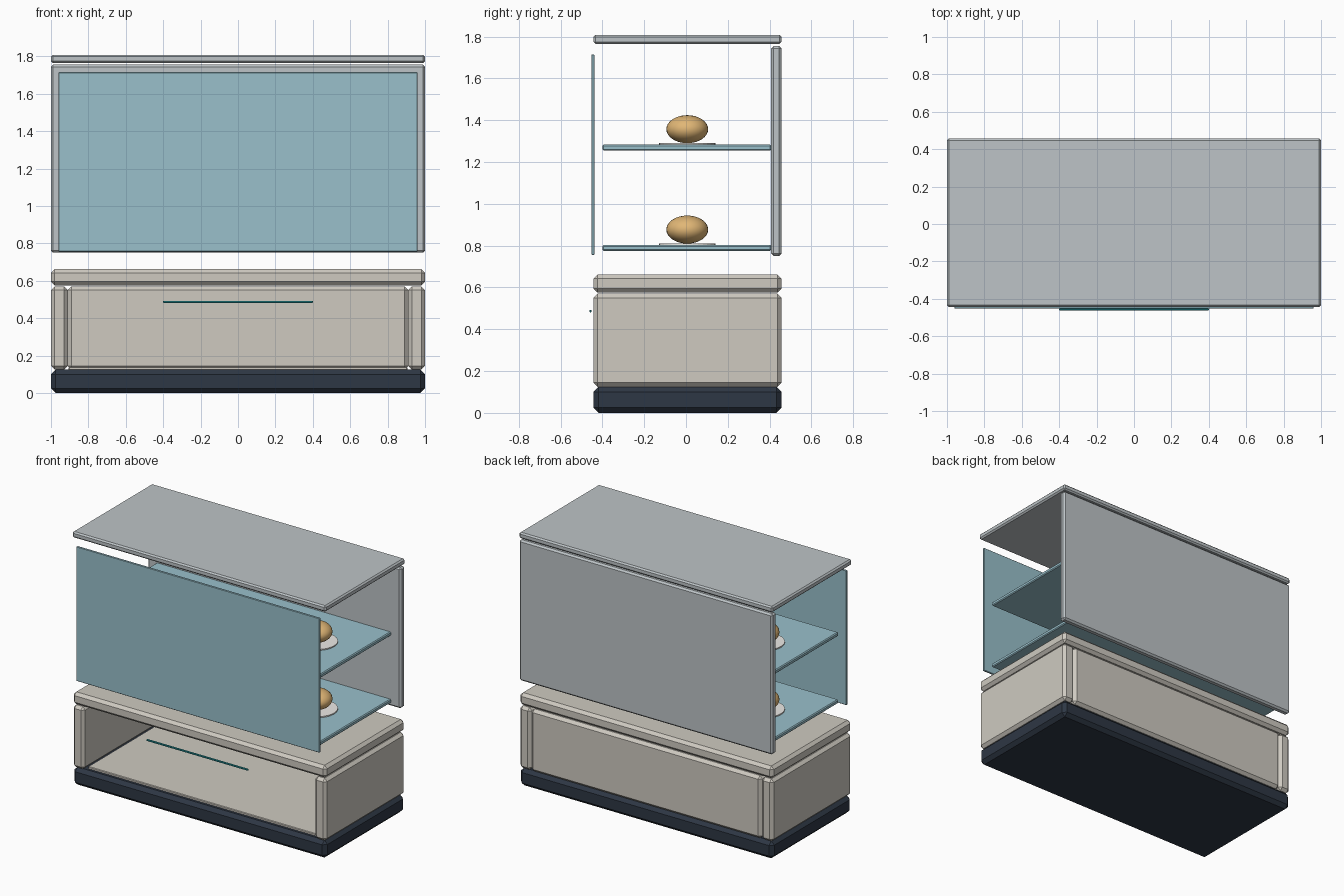
import bpy, bmesh
from mathutils import Matrix

if "Cube" in bpy.data.objects:
    bpy.data.objects.remove(bpy.data.objects["Cube"])

def mat(name, r, g, b):
    m = bpy.data.materials.new(name)
    m.diffuse_color = (r, g, b, 1)
    m.use_nodes = True
    m.node_tree.nodes["Principled BSDF"].inputs["Base Color"].default_value = m.diffuse_color
    return m

NAVY = mat("navy", 0.027, 0.038, 0.058)
BEIGE = mat("beige", 0.62, 0.59, 0.53)
STEEL = mat("steel", 0.51, 0.55, 0.57)
GLASS = mat("glass", 0.32, 0.53, 0.60)
TEAL = mat("teal", 0.02, 0.32, 0.35)
CRUST = mat("crust", 0.75, 0.47, 0.18)
CHINA = mat("china", 0.85, 0.83, 0.80)

def finish(name, bm, m):
    me = bpy.data.meshes.new(name)
    bm.to_mesh(me)
    bm.free()
    me.materials.append(m)
    ob = bpy.data.objects.new(name, me)
    bpy.context.collection.objects.link(ob)
    return ob

def box(name, x, y, z, bevel, m):
    """Box from (min, max) ranges with one-segment chamfered edges."""
    bm = bmesh.new()
    bmesh.ops.create_cube(bm, size=1)
    for v in bm.verts:
        v.co = [r[0] if c < 0 else r[1] for c, r in zip(v.co, (x, y, z))]
    bmesh.ops.bevel(bm, geom=bm.edges[:], offset=bevel, segments=1,
                    affect='EDGES', profile=0.5)
    return finish(name, bm, m)

def full(w):
    return (-w, w)

DEPTH = (-0.443, 0.457)

# Lower cabinet: plinth, floor, sides, back and countertop
box("plinth", full(1), DEPTH, (0, 0.125), 0.025, NAVY)
box("cabinet_floor", full(0.905), (-0.40, 0.38), (0.12, 0.14), 0.004, BEIGE)
box("cabinet_side_right", (0.91, 1), DEPTH, (0.125, 0.57), 0.02, BEIGE)
box("cabinet_side_left", (-1, -0.91), DEPTH, (0.125, 0.57), 0.02, BEIGE)
box("cabinet_back", full(0.91), (0.367, 0.457), (0.125, 0.57), 0.02, BEIGE)
box("countertop", full(1), DEPTH, (0.575, 0.662), 0.02, BEIGE)
box("handle", full(0.4), (-0.462, -0.452), (0.481, 0.493), 0.002, TEAL)

# Upper display: back, roof and front pane
box("display_back", full(1), (0.407, 0.457), (0.75, 1.755), 0.012, STEEL)
box("display_roof", full(1), DEPTH, (1.765, 1.808), 0.01, STEEL)
box("front_pane", full(0.96), (-0.452, -0.438), (0.755, 1.715), 0.003, GLASS)

# Shelves with plated buns
for level, z in (("lower", 0.803), ("upper", 1.283)):
    box(f"{level}_shelf", full(0.925), (-0.40, 0.408), (z - 0.028, z), 0.006, GLASS)
    for i, x in enumerate((-0.62, 0, 0.62)):
        bm = bmesh.new()
        bmesh.ops.create_cone(bm, cap_ends=True, segments=32, radius1=0.135,
                              radius2=0.135, depth=0.01,
                              matrix=Matrix.Translation((x, 0.006, z + 0.003)))
        finish(f"{level}_plate_{i + 1}", bm, CHINA)
        bm = bmesh.new()
        bmesh.ops.create_uvsphere(
            bm, u_segments=32, v_segments=16, radius=1,
            matrix=Matrix.Translation((x, 0.006, z + 0.074))
            @ Matrix.Diagonal((0.10, 0.10, 0.067, 1)))
        for f in bm.faces:
            f.smooth = True
        finish(f"{level}_bun_{i + 1}", bm, CRUST)
